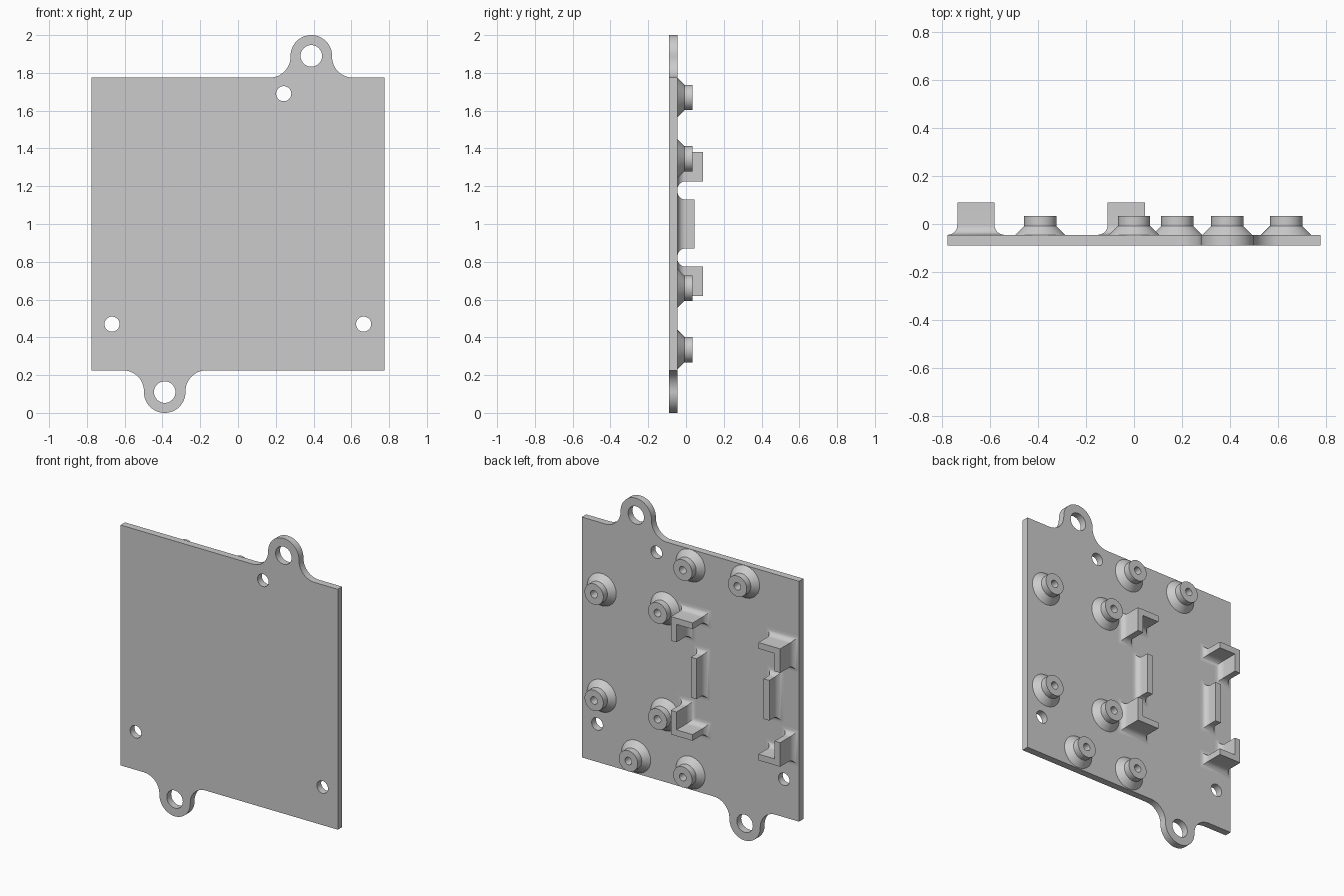
import bpy, bmesh
from math import sin, cos, pi, radians
from mathutils import Vector

cube = bpy.data.objects.get("Cube")
if cube:
    bpy.data.objects.remove(cube, do_unlink=True)

FRONT, BACK = -0.09, -0.045       # plate faces along y
MID = (FRONT + BACK) / 2
HIGH, HALF = 1.775, 0.775

grey = bpy.data.materials.new("plain grey")
grey.use_nodes = True
colour = (0.6, 0.6, 0.6, 1)
grey.diffuse_color = colour
grey.node_tree.nodes["Principled BSDF"].inputs["Base Color"].default_value = colour


def smooth(obj):
    bpy.ops.object.select_all(action='DESELECT')
    obj.select_set(True)
    bpy.context.view_layer.objects.active = obj
    bpy.ops.object.shade_smooth_by_angle(angle=radians(30))


def arc(cx, cz, r, start, end, n):
    """Points (x, z) along an arc, angles in degrees."""
    angles = [radians(start + (end - start) * i / n) for i in range(n + 1)]
    return [(cx + r * cos(a), cz + r * sin(a)) for a in angles]


def loft(name, rings):
    """Join closed rings of (x, y, z) into a skin, capping both ends."""
    bm = bmesh.new()
    loops = [[bm.verts.new(p) for p in ring] for ring in rings]
    n = len(loops[0])
    for a, b in zip(loops, loops[1:]):
        for i in range(n):
            j = (i + 1) % n
            bm.faces.new((a[i], a[j], b[j], b[i]))
    bm.faces.new(loops[-1])
    bm.faces.new(loops[0][::-1])
    bmesh.ops.recalc_face_normals(bm, faces=bm.faces)
    mesh = bpy.data.meshes.new(name)
    bm.to_mesh(mesh)
    bm.free()
    mesh.materials.append(grey)
    obj = bpy.data.objects.new(name, mesh)
    bpy.context.collection.objects.link(obj)
    return obj


# Plate outline: square with a flared round ear on the top and bottom edges
EAR_X, EAR_R = 0.388, 0.11
ear_z = 2 - EAR_R
flare_z = HIGH + EAR_R
top_half = [(HALF, HIGH)]
top_half += arc(EAR_X + 2 * EAR_R, flare_z, EAR_R, 270, 180, 12)
top_half += arc(EAR_X, ear_z, EAR_R, 0, 180, 32)
top_half += arc(EAR_X - 2 * EAR_R, flare_z, EAR_R, 0, -90, 12)
top_half += [(-HALF, HIGH)]
outline = top_half + [(-x, 2 - z) for x, z in top_half]

# Through holes: two ears and three small fixing holes
holes = [(EAR_X, ear_z, 0.057), (-EAR_X, 2 - ear_z, 0.057),
         (0.242, 1.69, 0.04), (-0.667, 0.47, 0.04), (0.665, 0.47, 0.04)]
loops = [outline] + [arc(x, z, r, 0, 360, 40)[:-1] for x, z, r in holes]

curve = bpy.data.curves.new("plate", 'CURVE')
curve.dimensions = '2D'
curve.fill_mode = 'BOTH'
curve.extrude = (BACK - FRONT) / 2
for pts in loops:
    spline = curve.splines.new('POLY')
    spline.points.add(len(pts) - 1)
    for point, (x, z) in zip(spline.points, pts):
        point.co = (x, z, 0, 1)
    spline.use_cyclic_u = True
curve.materials.append(grey)
plate = bpy.data.objects.new("plate", curve)
bpy.context.collection.objects.link(plate)
plate.rotation_euler.x = pi / 2
plate.location.y = MID
bpy.ops.object.select_all(action='DESELECT')
plate.select_set(True)
bpy.context.view_layer.objects.active = plate
bpy.ops.object.convert(target='MESH')
plate = bpy.context.view_layer.objects.active
bm = bmesh.new()
bm.from_mesh(plate.data)
bmesh.ops.remove_doubles(bm, verts=bm.verts, dist=0.0005)
bmesh.ops.recalc_face_normals(bm, faces=bm.faces)
bm.to_mesh(plate.data)
bm.free()
smooth(plate)

# Screw bosses: conical foot, short cylinder and a blind hole
boss_profile = [(0.104, BACK), (0.067, BACK + 0.037), (0.067, 0.034),
                (0.024, 0.034), (0.024, BACK + 0.002)]
boss_spots = [(0, 1.67), (-0.39, 1.67), (0.633, 1.345), (0.18, 1.345),
              (0.633, 0.66), (0.18, 0.66), (0.388, 0.335), (0, 0.335)]
for k, (x, z) in enumerate(boss_spots):
    rings = [[(px, y, pz) for px, pz in arc(x, z, r, 0, 360, 40)[:-1]]
             for r, y in boss_profile]
    smooth(loft(f"screw_boss_{k + 1}", rings))


def offset(poly, d):
    """Move each edge of a counter-clockwise polygon outwards by d."""
    out = []
    for i, p in enumerate(poly):
        p = Vector(p)
        e1 = (p - Vector(poly[i - 1])).normalized()
        e2 = (Vector(poly[(i + 1) % len(poly)]) - p).normalized()
        n1, n2 = Vector((e1.y, -e1.x)), Vector((e2.y, -e2.x))
        out.append(p + (n1 + n2) * d / (1 + n1.dot(n2)))
    return out


def rib(name, poly, top, r=0.04, steps=8):
    """Upright wall on the plate with a concave fillet around its foot."""
    rings = []
    for i in range(steps + 1):
        t = pi / 2 * i / steps
        y = BACK + r * (1 - cos(t))
        rings.append([(p.x, y, p.y) for p in offset(poly, r * (1 - sin(t)))])
    rings.append([(x, top, z) for x, z in poly])
    smooth(loft(name, rings))


# Holder: four corner brackets and two low side bars around a square pocket
CX, CZ, BOX_X, BOX_Z = -0.345, 1.0, 0.39, 0.38
ARM, WALL = 0.155, 0.04
for sx, side in ((1, "left"), (-1, "right")):
    for sz, level in ((1, "upper"), (-1, "lower")):
        corner = [(0, 0), (-ARM, 0), (-ARM, -WALL), (-WALL, -WALL),
                  (-WALL, -ARM), (0, -ARM)]
        poly = [(CX + sx * (BOX_X + x), CZ + sz * (BOX_Z + z)) for x, z in corner]
        if sx * sz < 0:
            poly.reverse()
        rib(f"{level}_{side}_bracket", poly, -FRONT)
    x0, x1 = sorted((CX + sx * 0.24, CX + sx * 0.28))
    rib(f"{side}_bar", [(x0, 0.87), (x1, 0.87), (x1, 1.13), (x0, 1.13)], 0.044)
